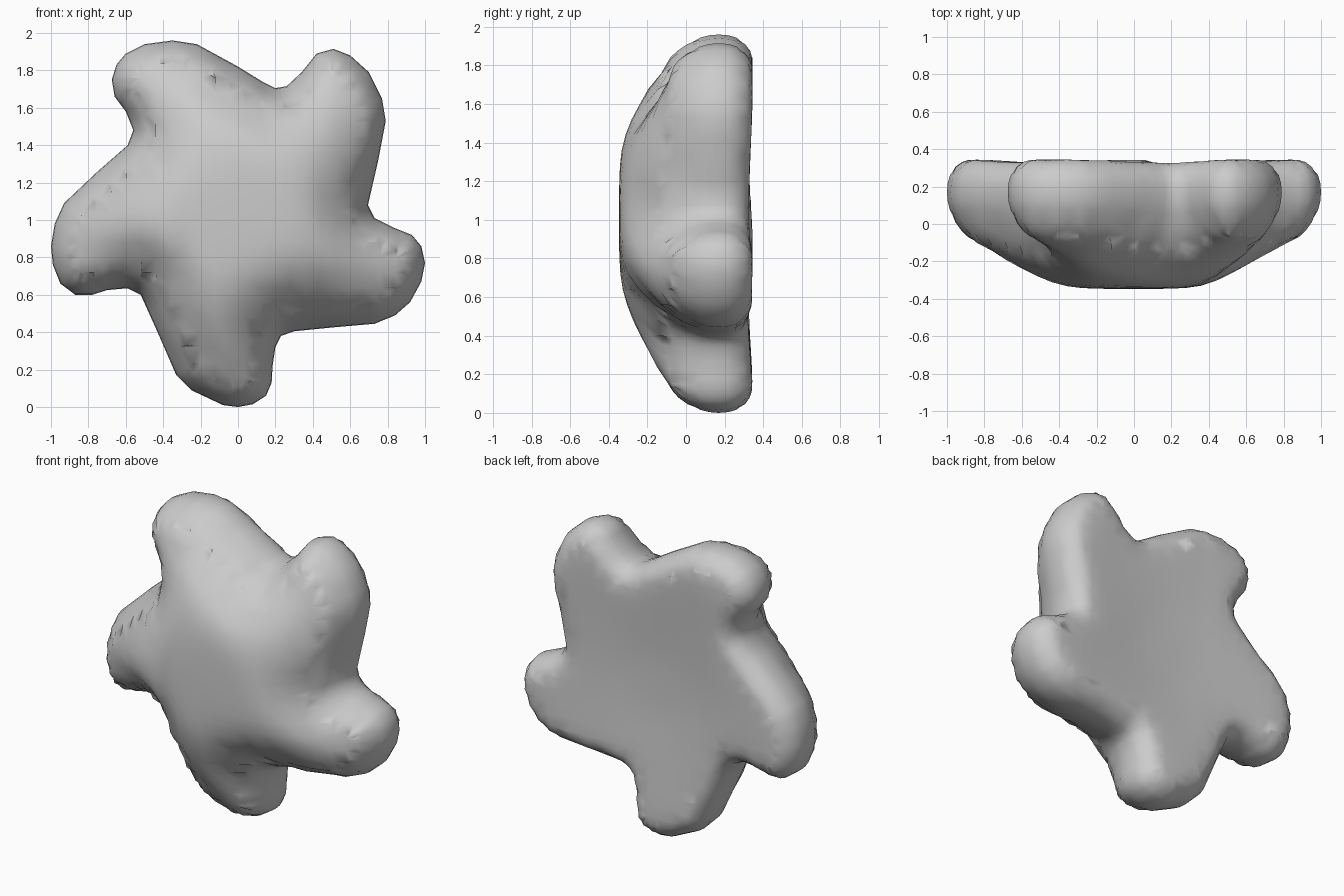
import bpy, bmesh, math
from mathutils import Vector
from mathutils.geometry import intersect_point_line

if "Cube" in bpy.data.objects:
    bpy.data.objects.remove(bpy.data.objects["Cube"])

# Outline of the five-armed body (x, z)
PTS = [(-.35, 1.96), (-.22, 1.94), (0, 1.82), (.13, 1.74), (.2, 1.705), (.26, 1.715),
       (.34, 1.79), (.42, 1.89), (.51, 1.915), (.6, 1.88), (.7, 1.79), (.77, 1.65),
       (.79, 1.53), (.75, 1.32), (.695, 1.08), (.73, 1.01), (.83, .96), (.93, .92),
       (.98, .86), (1, .77), (.98, .67), (.92, .56), (.84, .49), (.73, .445), (.5, .425),
       (.3, .405), (.23, .38), (.2, .32), (.185, .22), (.18, .13), (.15, .06), (.08, .015),
       (0, 0), (-.08, .01), (-.25, .09), (-.33, .17), (-.43, .4), (-.52, .6), (-.59, .635),
       (-.7, .625), (-.78, .6), (-.87, .6), (-.95, .66), (-.99, .76), (-1, .86), (-.98, .98),
       (-.93, 1.09), (-.75, 1.26), (-.59, 1.4), (-.56, 1.48), (-.6, 1.58), (-.66, 1.66),
       (-.675, 1.75), (-.65, 1.83), (-.6, 1.89), (-.5, 1.94)]
P = [Vector((x, 0, z)) for x, z in PTS]
outline = []
for i, p in enumerate(P):
    outline += [p, (p + P[(i + 1) % len(P)]) / 2]

RIM = 0.17
# Depth of the domed front and of the nearly flat back, by distance from the middle
FRONT = [(0, -.35), (.35, -.343), (.5, -.305), (.6, -.265), (.7, -.22), (.8, -.18), (.9, -.155), (1.2, -.14)]
BACK = [(0, .30), (.2, .30), (.85, .347), (1.2, .347)]
# Valleys between arms that slope in further: x, z, extra width
VALLEYS = [(.3, .5, .2), (-.52, .72, .12), (.6, 1.05, .06)]


def lookup(table, r):
    for (r0, y0), (r1, y1) in zip(table, table[1:]):
        if r <= r1:
            return y0 + (y1 - y0) * (r - r0) / (r1 - r0)
    return table[-1][1]


def edge_distance(p):
    best = 9.0
    for i, a in enumerate(outline):
        b = outline[(i + 1) % len(outline)]
        q, t = intersect_point_line(p, a, b)
        q = a if t < 0 else b if t > 1 else q
        best = min(best, (p - q).length)
    return best


def rounded(d, width, power=2.0):
    t = min(d / width, 1)
    return max(0, 1 - (1 - t) ** power) ** (1 / power)


def front_width(p):
    return .34 + sum(w * math.exp(-((p.x - x) ** 2 + (p.z - z) ** 2) / .05) for x, z, w in VALLEYS)


# Flat sheet: rim rings from insets, then a grid cut through the middle
bm = bmesh.new()
face = bm.faces.new([bm.verts.new(p) for p in outline])
bm.normal_update()
for step in (.004, .012, .024, .035, .035):
    bmesh.ops.inset_individual(bm, faces=[face], thickness=step, use_even_offset=True)
inner = [face]
for axis, start in (((1, 0, 0), -.92), ((0, 0, 1), .08)):
    for k in range(24):
        co = Vector(axis) * (start + k * .08)
        geom = set(inner)
        for f in inner:
            geom.update(f.edges)
            geom.update(f.verts)
        res = bmesh.ops.bisect_plane(bm, geom=list(geom), dist=1e-5, plane_co=co, plane_no=axis)
        inner = [g for g in res['geom'] if isinstance(g, bmesh.types.BMFace)]
bmesh.ops.triangulate(bm, faces=bm.faces[:])

# Copy the sheet, then swell one copy forward and the other backward
dup = bmesh.ops.duplicate(bm, geom=bm.verts[:] + bm.edges[:] + bm.faces[:])
back = {g for g in dup['geom'] if isinstance(g, bmesh.types.BMVert)}
soft = []
for v in bm.verts:
    d = edge_distance(v.co)
    r = math.hypot(v.co.x, v.co.z - 1)
    if d > .03:
        soft.append(v)
    if v in back:
        v.co.y = RIM + (lookup(BACK, r) - RIM) * rounded(d, .14, 2.2)
    else:
        v.co.y = RIM + (lookup(FRONT, r) - RIM) * rounded(d, front_width(v.co))

# Light smoothing inside the rim
for _ in range(3):
    bmesh.ops.smooth_vert(bm, verts=soft, factor=.4, use_axis_y=True)
bmesh.ops.remove_doubles(bm, verts=bm.verts[:], dist=.0005)
bmesh.ops.recalc_face_normals(bm, faces=bm.faces[:])

mesh = bpy.data.meshes.new("star_body")
bm.to_mesh(mesh)
bm.free()
body = bpy.data.objects.new("star_body", mesh)
bpy.context.collection.objects.link(body)
for f in mesh.polygons:
    f.use_smooth = True

grey = bpy.data.materials.new("plain_grey")
grey.diffuse_color = (.6, .6, .6, 1)
grey.use_nodes = True
grey.node_tree.nodes["Principled BSDF"].inputs["Base Color"].default_value = grey.diffuse_color
mesh.materials.append(grey)
